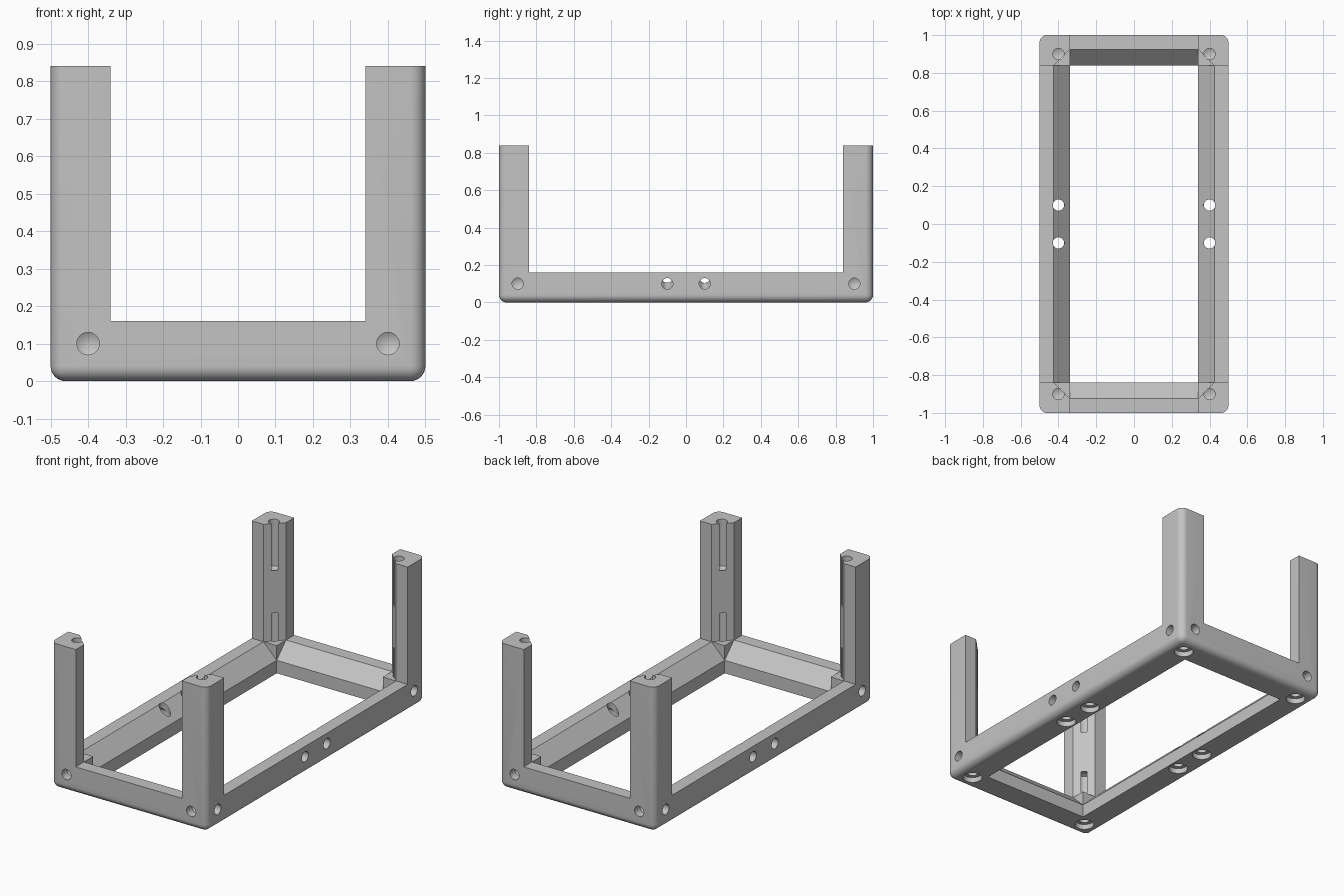
import bpy, bmesh, math
from mathutils import Vector, Matrix

default = bpy.data.objects.get("Cube")
if default:
    bpy.data.objects.remove(default)

# Overall sizes: half width, half length, height, bar thickness, chamfer
HX, HY, H, T, C = 0.5, 1.0, 0.84, 0.16, 0.085
IX, IY = HX - T, HY - T

grey = bpy.data.materials.new("plain grey")
grey.use_nodes = True
grey.diffuse_color = (0.55, 0.55, 0.55, 1)
grey.node_tree.nodes["Principled BSDF"].inputs["Base Color"].default_value = (0.55, 0.55, 0.55, 1)


def make_object(name, bm):
    bmesh.ops.recalc_face_normals(bm, faces=bm.faces)
    mesh = bpy.data.meshes.new(name)
    bm.to_mesh(mesh)
    bm.free()
    obj = bpy.data.objects.new(name, mesh)
    bpy.context.collection.objects.link(obj)
    obj.data.materials.append(grey)
    return obj


def prism(name, points, extrude):
    """Extrude a closed outline of 3D points along a vector."""
    bm = bmesh.new()
    face = bm.faces.new([bm.verts.new(p) for p in points])
    new = bmesh.ops.extrude_face_region(bm, geom=[face])["geom"]
    verts = [v for v in new if isinstance(v, bmesh.types.BMVert)]
    bmesh.ops.translate(bm, verts=verts, vec=extrude)
    return make_object(name, bm)


def drill(bm, start, direction, radius, depth, tip):
    """Add a drill-shaped cutter, with a cone tip, starting outside the surface."""
    d = Vector(direction)
    lead = 0.05
    length = depth + lead
    place = (Matrix.Translation(Vector(start) + d * (depth - lead) / 2)
             @ d.to_track_quat('Z', 'Y').to_matrix().to_4x4())
    verts = bmesh.ops.create_cone(bm, cap_ends=True, segments=24, radius1=radius,
                                  radius2=radius, depth=length, matrix=place)["verts"]
    if tip:
        faces = {f for v in verts for f in v.link_faces}
        cap = max(faces, key=lambda f: f.calc_center_median().dot(d))
        centre = bmesh.ops.poke(bm, faces=[cap])["verts"][0]
        centre.co += d * tip


# Outer block, rounded everywhere except around the top
bm = bmesh.new()
bmesh.ops.create_cube(bm, size=1, matrix=Matrix.Translation((0, 0, H / 2))
                      @ Matrix.Diagonal((2 * HX, 2 * HY, H, 1)))
edges = [e for e in bm.edges if min(v.co.z for v in e.verts) < H / 2]
bmesh.ops.bevel(bm, geom=edges, offset=0.04, segments=8, profile=0.5, affect='EDGES')
frame = make_object("frame", bm)


def opening(half):
    """Cross-section of the opening between two chamfered bottom bars."""
    right = [(half, -0.2), (half, T - C), (half + C, T), (half + C, 0.5)]
    return right + [(-a, z) for a, z in reversed(right)]


# Openings between the bars, with the corner blocks left whole
cutters = [
    prism("long_opening", [(x, -IY, z) for x, z in opening(IX)], (0, 2 * IY, 0)),
    prism("short_opening", [(-IX, y, z) for y, z in opening(IY)], (2 * IX, 0, 0)),
]

# Space between the four chamfered posts
quarter = [(IX, HY + 0.2), (IX, IY + C), (IX + C, IY), (HX + 0.2, IY)]
half = quarter + [(x, -y) for x, y in reversed(quarter)]
cross = half + [(-x, -y) for x, y in half]
cutters.append(prism("post_space", [(x, y, T) for x, y in cross], (0, 0, 1)))

# Screw holes
upright, countersunk, sideways = bmesh.new(), bmesh.new(), bmesh.new()
for sx in (-1, 1):
    for sy in (-1, 1):
        x, y = 0.4 * sx, 0.9 * sy
        drill(upright, (x, y, H), (0, 0, -1), 0.03, 0.27, 0.015)
        drill(upright, (x, y, 0), (0, 0, 1), 0.03, 0.32, 0.015)
        drill(upright, (x, 0.1 * sy, 0), (0, 0, 1), 0.03, 0.3, 0)
        drill(countersunk, (x, y, 0), (0, 0, 1), 0.052, 0.03, 0)
        drill(countersunk, (x, 0.1 * sy, 0), (0, 0, 1), 0.052, 0.03, 0)
        drill(sideways, (HX * sx, y, 0.1), (-sx, 0, 0), 0.03, 0.05, 0.018)
        drill(sideways, (x, HY * sy, 0.1), (0, -sy, 0), 0.03, 0.05, 0.018)
        drill(sideways, (HX * sx, 0.1 * sy, 0.1), (-sx, 0, 0), 0.03, 0.115, 0.02)
cutters += [make_object("upright_holes", upright),
            make_object("countersunk_holes", countersunk),
            make_object("sideways_holes", sideways)]

# Cut everything out of the frame
for cutter in cutters:
    cutter.hide_render = True
    mod = frame.modifiers.new(cutter.name, 'BOOLEAN')
    mod.operation = 'DIFFERENCE'
    mod.solver = 'EXACT'
    mod.object = cutter
bpy.context.view_layer.update()
result = frame.evaluated_get(bpy.context.evaluated_depsgraph_get())
cut_mesh = bpy.data.meshes.new_from_object(result)
frame.modifiers.clear()
frame.data = cut_mesh
for cutter in cutters:
    bpy.data.objects.remove(cutter)

# One colour, smooth rounding and crisp edges
frame.data.materials.clear()
frame.data.materials.append(grey)
for poly in frame.data.polygons:
    poly.material_index = 0
bpy.ops.object.select_all(action='DESELECT')
frame.select_set(True)
bpy.context.view_layer.objects.active = frame
bpy.ops.object.shade_smooth_by_angle(angle=math.radians(30))
